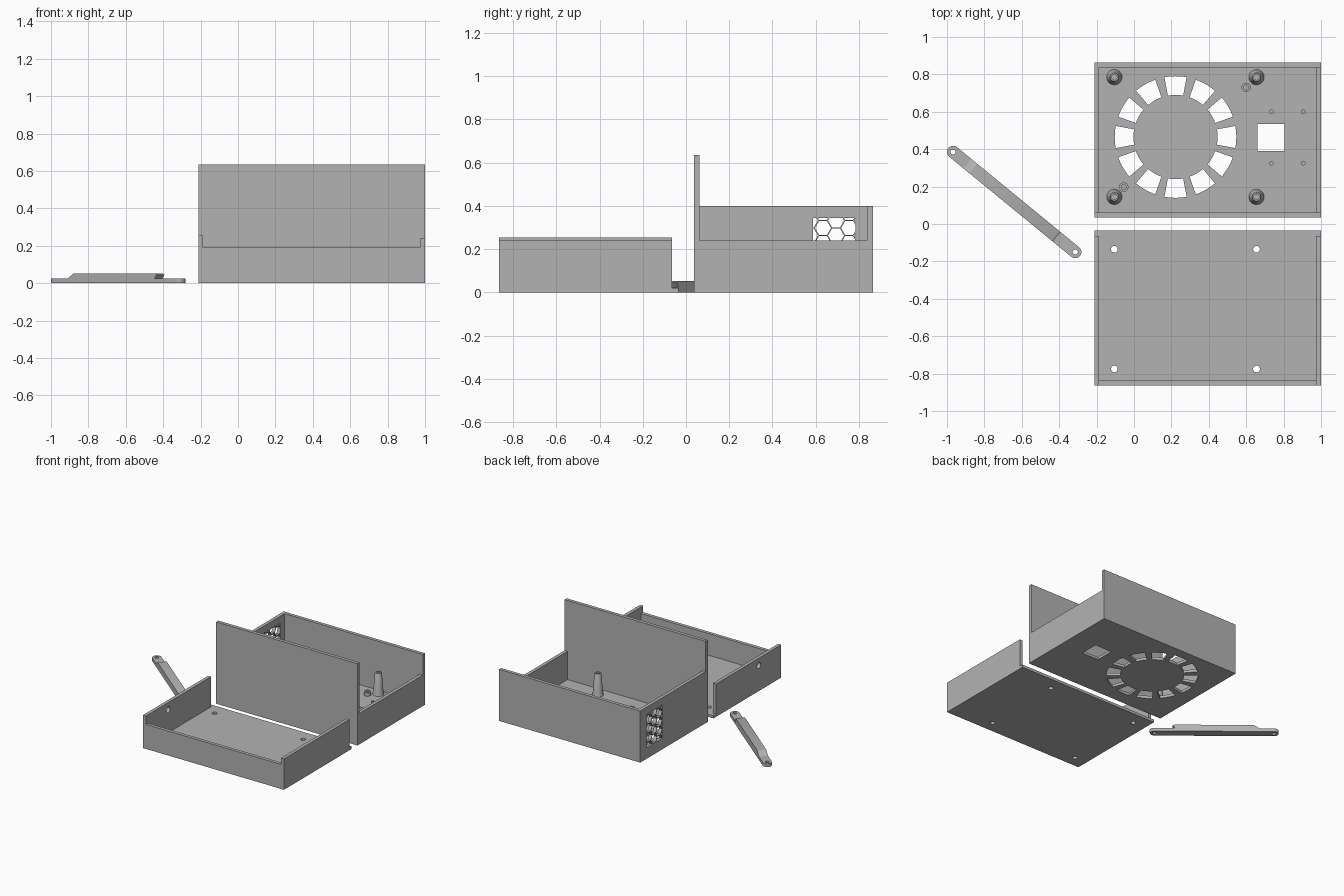
import bpy, bmesh, math
from mathutils import Matrix

if "Cube" in bpy.data.objects:
    bpy.data.objects.remove(bpy.data.objects["Cube"])

grey = bpy.data.materials.new("plain grey")
grey.diffuse_color = (0.45, 0.45, 0.45, 1)
grey.use_nodes = True
grey.node_tree.nodes["Principled BSDF"].inputs["Base Color"].default_value = grey.diffuse_color


def make(name, bm):
    bmesh.ops.recalc_face_normals(bm, faces=bm.faces)
    me = bpy.data.meshes.new(name)
    bm.to_mesh(me)
    bm.free()
    me.materials.append(grey)
    ob = bpy.data.objects.new(name, me)
    bpy.context.collection.objects.link(ob)
    return ob


def prisms(name, outlines, lo, hi, axis="z"):
    """Extrude 2D outlines along z, x (outline in y,z) or y (outline in x,z)."""
    place = {"z": lambda a, b, c: (a, b, c),
             "x": lambda a, b, c: (c, a, b),
             "y": lambda a, b, c: (a, c, b)}[axis]
    bm = bmesh.new()
    for pts in outlines:
        low = [bm.verts.new(place(a, b, lo)) for a, b in pts]
        high = [bm.verts.new(place(a, b, hi)) for a, b in pts]
        bm.faces.new(low)
        bm.faces.new(high)
        for i in range(len(pts)):
            j = (i + 1) % len(pts)
            bm.faces.new((low[i], low[j], high[j], high[i]))
    return make(name, bm)


def box(name, x0, x1, y0, y1, z0, z1):
    return prisms(name, [[(x0, y0), (x1, y0), (x1, y1), (x0, y1)]], z0, z1)


def arc(cx, cy, r, a0, a1, n):
    return [(cx + r * math.cos(math.radians(a0 + (a1 - a0) * i / n)),
             cy + r * math.sin(math.radians(a0 + (a1 - a0) * i / n))) for i in range(n + 1)]


def circle(cx, cy, r, n=24):
    return arc(cx, cy, r, 0, 360, n)[:-1]


def boolean(ob, other, op="DIFFERENCE"):
    mod = ob.modifiers.new("cut", "BOOLEAN")
    mod.operation, mod.solver, mod.object = op, "EXACT", other
    bpy.context.view_layer.objects.active = ob
    bpy.ops.object.modifier_apply(modifier=mod.name)
    bpy.data.objects.remove(other)


def lathe(name, profile, x, y, n=32):
    """Revolve a closed (r, z) profile around a vertical axis."""
    bm = bmesh.new()
    rings = [[bm.verts.new((x + r * math.cos(2 * math.pi * i / n),
                            y + r * math.sin(2 * math.pi * i / n), z)) for i in range(n)]
             for r, z in profile]
    for k in range(len(rings) - 1):
        for i in range(n):
            j = (i + 1) % n
            bm.faces.new((rings[k][i], rings[k][j], rings[k + 1][j], rings[k + 1][i]))
    bm.faces.new(rings[-1])
    ob = make(name, bm)
    smooth(ob)
    return ob


def smooth(ob):
    bpy.ops.object.select_all(action="DESELECT")
    ob.select_set(True)
    bpy.context.view_layer.objects.active = ob
    bpy.ops.object.shade_smooth_by_angle(angle=math.radians(30))


X0, X1, T, FLOOR = -0.212, 1.0, 0.026, 0.021
XI0, XI1 = X0 + T, X1 - T

# Case base: tall front panel, mid-height back and left walls, low right wall
base = box("case_base", X0, X1, 0.036, 0.864, 0, 0.635)
boolean(base, box("cavity", XI0, XI1, 0.062, 0.838, FLOOR, 1))
boolean(base, box("upper_cut", -1, 2, 0.062, 2, 0.4, 1))
boolean(base, box("right_cut", XI1 - 0.1, 2, 0.062, 0.838, 0.24, 1))

# Fan grille: ring of twelve slots in the floor
FX, FY = 0.222, 0.465
slots = [arc(FX, FY, 0.325, a - 10.5, a + 10.5, 6) + arc(FX, FY, 0.225, a + 10.5, a - 10.5, 6)
         for a in range(0, 360, 30)]
boolean(base, prisms("grille_slots", slots, -0.1, 0.1))
boolean(base, box("socket_hole", 0.66, 0.805, 0.39, 0.535, -0.1, 0.1))

# Honeycomb vent in the left wall
PITCH = 0.0605
ROW = PITCH * 2 / math.sqrt(3)
cells = []
for c in range(-2, 3):
    for r in range(-5, 3):
        cy = 0.694 + c * PITCH
        cz = 0.333 + (r + (0.5 if c % 2 else 0)) * ROW
        cells.append(circle(cy, cz, 0.037, 6))
vent = prisms("vent_cells", cells, X0 - 0.05, XI0 + 0.05, "x")
boolean(vent, box("vent_window", -1, 1, 0.588, 0.785, 0.085, 0.345), "INTERSECT")
boolean(base, vent)

# Screw posts: hollow tapered columns with a flared foot
for x in (-0.105, 0.655):
    for y in (0.145, 0.785):
        lathe("screw_post", [(0.041, FLOOR), (0.036, 0.04), (0.025, 0.185), (0.022, 0.19),
                             (0.014, 0.19), (0.014, 0.06)], x, y)

# Fan standoffs and small board pegs
for x, y in ((0.6, 0.73), (-0.055, 0.197)):
    lathe("fan_standoff", [(0.025, FLOOR), (0.025, 0.05), (0.013, 0.05), (0.013, FLOOR)], x, y)
for x in (0.735, 0.905):
    for y in (0.325, 0.6):
        lathe("board_peg", [(0.012, FLOOR), (0.012, 0.06)], x, y, 20)

# Lid tray: open at the rear, with a floor lip past the side walls
lid = box("lid_tray", X0, X1, -0.864, -0.034, 0, 0.255)
boolean(lid, box("cavity", XI0, XI1, -0.838, 1, FLOOR, 1))
boolean(lid, box("rear_cut", -1, 2, -0.064, 1, FLOOR, 1))
boolean(lid, box("front_cut", XI0, XI1, -2, -0.8, 0.19, 1))
boolean(lid, box("right_cut", XI1 - 0.1, 2, -2, 1, 0.24, 1))
holes = [circle(x, y, 0.018) for x in (-0.105, 0.655) for y in (-0.135, -0.775)]
boolean(lid, prisms("screw_holes", holes, -0.1, 0.1))
boolean(lid, prisms("cable_hole", [circle(-0.59, 0.2, 0.023)], X0 - 0.05, XI0 + 0.05, "x"))

# Strap: round-ended bar with a raised middle and a hole at each end
L, R = 0.844, 0.033
strap = prisms("strap", [arc(0, 0, R, 90, 270, 12) + arc(L, 0, R, -90, 90, 12)], 0, 0.025)
rise = prisms("strap_rise", [[(0.10, 0.01), (0.10, 0.025), (0.14, 0.052),
                              (0.70, 0.052), (0.715, 0.045), (0.70, 0.025), (0.70, 0.01)]],
              -R, R, "y")
boolean(strap, rise, "UNION")
boolean(strap, prisms("strap_holes", [circle(0, 0, 0.014), circle(L, 0, 0.014)], -0.1, 0.1))
strap.data.transform(Matrix.Translation((-0.967, 0.385, 0))
                     @ Matrix.Rotation(math.atan2(-0.535, 0.653), 4, "Z"))
for ob in (base, lid, strap):
    smooth(ob)
